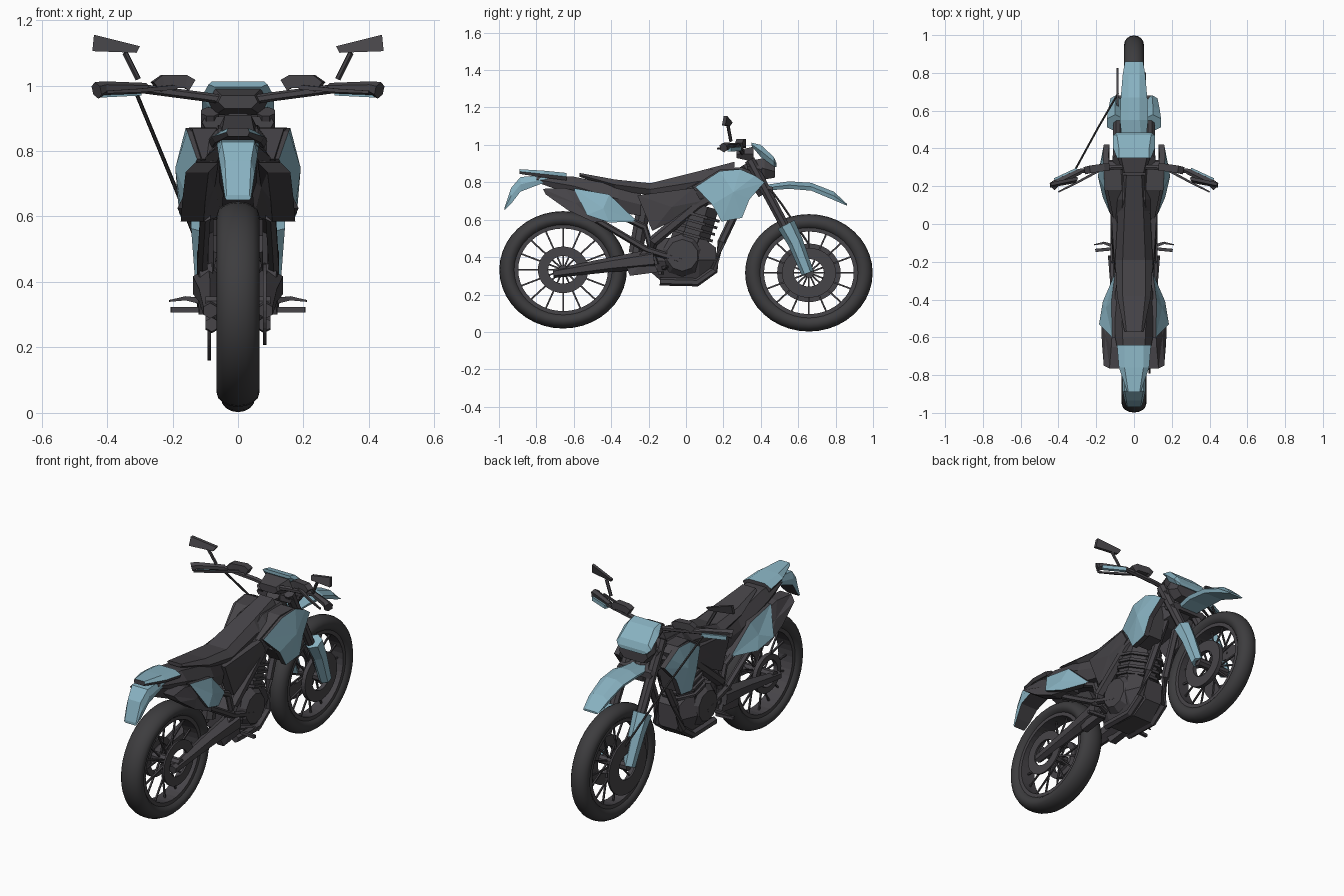
import bpy
import bmesh
from math import sin, cos, pi
from mathutils import Vector

default_cube = bpy.data.objects.get("Cube")
if default_cube:
    bpy.data.objects.remove(default_cube, do_unlink=True)


def make_material(name, red, green, blue):
    material = bpy.data.materials.new(name)
    material.use_nodes = True
    colour = (red, green, blue, 1)
    material.diffuse_color = colour
    material.node_tree.nodes["Principled BSDF"].inputs["Base Color"].default_value = colour
    return material


GREY = make_material("dark grey plastic", .062, .058, .065)
RUBBER = make_material("black rubber", .047, .046, .049)
BLUE = make_material("pale blue paint", .25, .45, .54)


def finish(name, bm, material, mirrored=False):
    """Turn a bmesh into an object, optionally doubled across x = 0."""
    if mirrored:
        copy = bmesh.ops.duplicate(bm, geom=bm.verts[:] + bm.edges[:] + bm.faces[:])
        for item in copy["geom"]:
            if isinstance(item, bmesh.types.BMVert):
                item.co.x = -item.co.x
    bmesh.ops.recalc_face_normals(bm, faces=bm.faces)
    mesh = bpy.data.meshes.new(name)
    bm.to_mesh(mesh)
    bm.free()
    mesh.materials.append(material)
    mesh.materials.append(GREY)  # second slot for unpainted backs
    obj = bpy.data.objects.new(name, mesh)
    bpy.context.collection.objects.link(obj)
    return obj


def bridge(bm, rings, closed=False):
    """Join rings of points with quads and cap the ends unless closed."""
    loops = [[bm.verts.new(point) for point in ring] for ring in rings]
    pairs = list(zip(loops, loops[1:]))
    if closed:
        pairs.append((loops[-1], loops[0]))
    for first, second in pairs:
        for i in range(len(first)):
            j = (i + 1) % len(first)
            bm.faces.new((first[i], first[j], second[j], second[i]))
    if not closed:
        bm.faces.new(loops[0])
        bm.faces.new(loops[-1])


def body(name, material, rows):
    """Six-sided body along y; row = y, bottom, top, then three half widths."""
    bm = bmesh.new()
    rings = []
    for y, bottom, top, low, mid, high in rows:
        middle = (bottom + top) / 2
        right = [(low, y, bottom), (mid, y, middle), (high, y, top)]
        rings.append(right + [(-x, yy, z) for x, yy, z in reversed(right)])
    bridge(bm, rings)
    return finish(name, bm, material)


def panel(name, material, thickness, bulge, outline):
    """Pair of faceted side panels, painted outside and grey on rim and back."""
    bm = bmesh.new()
    points = [Vector(p) for p in outline]
    outer = [bm.verts.new(p) for p in points]
    inner = [bm.verts.new(p - Vector((thickness, 0, 0))) for p in points]
    centre = sum(points, Vector()) / len(points)
    peak = bm.verts.new(centre + Vector((bulge, 0, 0)))
    back = bm.verts.new(centre - Vector((thickness, 0, 0)))
    for i in range(len(points)):
        j = (i + 1) % len(points)
        bm.faces.new((outer[i], outer[j], peak))
        bm.faces.new((inner[j], inner[i], back)).material_index = 1
        bm.faces.new((outer[j], outer[i], inner[i], inner[j])).material_index = 1
    return finish(name, bm, material, mirrored=True)


def tube(name, material, radius, path, mirrored=True, sides=6, end_radius=None):
    """Faceted tube along a path, tapering to the end radius."""
    bm = bmesh.new()
    points = [Vector(p) for p in path]
    last = len(points) - 1
    rings = []
    for i, point in enumerate(points):
        along = (points[min(i + 1, last)] - points[max(i - 1, 0)]).normalized()
        across = along.cross(Vector((0, 0, 1)) if abs(along.z) < .9 else Vector((0, 1, 0))).normalized()
        other = along.cross(across)
        size = radius + ((end_radius or radius) - radius) * i / last
        angles = [2 * pi * (k + .5) / sides for k in range(sides)]
        rings.append([point + size * (across * cos(a) + other * sin(a)) for a in angles])
    bridge(bm, rings)
    return finish(name, bm, material, mirrored)


SQUASH = .92  # wheels are slightly flattened vertically


def revolve(name, material, centre, profile, segments=40, smooth=False):
    """Spin a closed (x, radius) profile around the axle."""
    bm = bmesh.new()
    rings = []
    for k in range(segments):
        a = 2 * pi * k / segments
        rings.append([(x, centre[0] + r * cos(a), centre[1] + r * sin(a) * SQUASH) for x, r in profile])
    bridge(bm, rings, closed=True)
    obj = finish(name, bm, material)
    for face in obj.data.polygons:
        face.use_smooth = smooth


def ring_profile(x, half, inner, outer):
    return [(x - half, inner), (x + half, inner), (x + half, outer), (x - half, outer)]


def wheel(prefix, centre, width, disc_x, disc_radius):
    oval = [2 * pi * k / 16 for k in range(16)]
    revolve(prefix + "_tyre", RUBBER, centre, [(width * cos(a), .295 + .046 * sin(a)) for a in oval], smooth=True)
    revolve(prefix + "_rim", GREY, centre, ring_profile(0, width * .7, .24, .262))
    revolve(prefix + "_brake_disc", GREY, centre, ring_profile(disc_x, .005, .08, disc_radius))
    revolve(prefix + "_hub_flange", GREY, centre, ring_profile(-disc_x * .6, .012, .08, disc_radius * .85))
    y, z = centre
    tube(prefix + "_axle", GREY, .026, [(-.1, y, z), (.1, y, z)], mirrored=False, sides=8)
    spokes = 16
    for k in range(spokes):
        a = 2 * pi * k / spokes
        side = .025 if k % 2 else -.025
        ends = [(x, y + r * cos(a), z + r * sin(a) * SQUASH) for x, r in ((side, .02), (0, .25))]
        tube(f"{prefix}_spoke_{k + 1}", GREY, .006, ends, mirrored=False, sides=4)


REAR, FRONT = (-.657, .332), (.657, .316)
wheel("rear", REAR, .065, .082, .135)
wheel("front", FRONT, .052, -.088, .17)

# Seat, tank and tail
body("seat", GREY, [(-.57, .83, .85, .03, .05, .04), (-.38, .76, .815, .07, .09, .06),
                    (-.19, .73, .795, .08, .1, .06), (.07, .75, .86, .08, .085, .05),
                    (.26, .79, .91, .06, .07, .04)])
body("fuel_tank", GREY, [(-.02, .7, .78, .08, .09, .07), (.13, .68, .87, .1, .14, .06),
                         (.3, .72, .88, .08, .13, .06), (.37, .76, .85, .04, .06, .04)])
body("tail_body", GREY, [(-.8, .8, .83, .05, .06, .05), (-.6, .73, .83, .08, .1, .06),
                         (-.36, .64, .78, .08, .1, .07), (-.24, .62, .74, .07, .08, .07)])
cover = body("tail_cover", BLUE, [(-.89, .845, .87, .03, .035, .03), (-.76, .825, .862, .07, .08, .05),
                                  (-.64, .81, .85, .08, .09, .05)])
flap = body("rear_mudguard", BLUE, [(-.97, .65, .665, .035, .04, .035), (-.935, .685, .77, .045, .05, .04),
                                    (-.885, .75, .828, .055, .06, .05), (-.74, .805, .84, .06, .065, .05)])
# Undersides and the upright tail end stay unpainted
for face in cover.data.polygons:
    face.material_index = int(face.normal.z < .1)
for face in flap.data.polygons:
    face.material_index = int(face.normal.z < -.15 and abs(face.normal.x) < .5)

# Side bodywork
panel("tank_shroud", BLUE, .03, .03, [(.125, .05, .775), (.155, .18, .86), (.16, .29, .87), (.165, .37, .835),
                                      (.16, .42, .8), (.175, .34, .71), (.18, .3, .61), (.17, .19, .59),
                                      (.165, .14, .68)])
panel("tank_shoulder", GREY, .08, .005, [(.11, .03, .775), (.14, .18, .868), (.15, .29, .872), (.145, .33, .84),
                                         (.14, .3, .74), (.13, .12, .74)])
panel("radiator", GREY, .09, .01, [(.14, .2, .8), (.14, .34, .8), (.15, .3, .62), (.15, .2, .6), (.14, .14, .68)])
panel("rear_side_panel", BLUE, .04, .012, [(.115, -.6, .768), (.12, -.41, .735), (.1, -.26, .59), (.165, -.41, .585),
                                           (.185, -.53, .625)])
panel("muffler", GREY, .07, .01, [(.13, -.765, .765), (.12, -.65, .77), (.11, -.46, .72), (.12, -.4, .6),
                                  (.175, -.49, .585), (.17, -.63, .65), (.16, -.75, .735)])
panel("mid_side_cover", GREY, .05, .01, [(.1, -.26, .73), (.12, .04, .77), (.12, .08, .7), (.1, -.06, .6),
                                         (.1, -.18, .54)])

# Frame and engine
tube("down_tube", GREY, .022, [(.035, .36, .84), (.06, .19, .48), (.08, .15, .33), (.08, .06, .265), (.08, -.14, .27)])
tube("seat_frame", GREY, .018, [(.09, -.56, .72), (.09, -.22, .56), (.09, -.16, .36)])
tube("main_spar", GREY, .03, [(.05, .33, .83), (.09, .06, .68), (.09, -.18, .48), (.09, -.18, .33)])
tube("exhaust_pipe", GREY, .018, [(.1, -.48, .6), (.11, -.21, .44), (.11, -.02, .38)])
tube("rear_shock", GREY, .04, [(0, -.22, .7), (0, -.27, .42)], mirrored=False, sides=8)
body("crankcase", GREY, [(-.2, .33, .42, .05, .08, .06), (-.12, .26, .5, .06, .11, .09),
                         (.07, .25, .52, .06, .12, .09), (.16, .32, .45, .05, .08, .06)])
tube("engine_cover", GREY, .115, [(.09, -.02, .41), (.125, -.02, .41)], sides=10, end_radius=.085)
tube("cylinder", GREY, .11, [(0, .01, .45), (0, .075, .68)], mirrored=False, sides=8)
for level in range(4):
    start = Vector((0, .03, .51)) + level * Vector((0, .012, .035))
    tube(f"cooling_fin_{level + 1}", GREY, .125, [start, start + Vector((0, .004, .014))], mirrored=False, sides=8)
tube("swingarm", GREY, .055, [(.09, -.17, .39), (.085, -.4, .36), (.085, -.71, .312)], end_radius=.024)
panel("swingarm_pivot", GREY, .04, .005, [(.12, -.2, .46), (.12, -.15, .32), (.12, -.3, .3), (.11, -.32, .35)])
tube("foot_peg", GREY, .012, [(.1, -.13, .315), (.205, -.14, .315)], sides=4)
tube("pedal", GREY, .014, [(.1, -.12, .34), (.16, -.1, .35), (.21, -.11, .342)], sides=4, end_radius=.004)

# Front fork, mudguard and headlight
tube("fork_leg", GREY, .03, [(.085, .34, .92), (.085, .51, .6), (.085, .655, .315)], sides=8, end_radius=.024)
tube("fork_guard", BLUE, .05, [(.1, .535, .575), (.1, .585, .48), (.095, .65, .315)], sides=6, end_radius=.034)
for label, y, z in (("upper", .37, .87), ("lower", .43, .76)):
    body(label + "_fork_clamp", GREY, [(y - .045, z, z + .035, .1, .11, .1), (y + .035, z - .02, z + .015, .1, .11, .1)])
tube("steering_head", GREY, .04, [(0, .32, .9), (0, .42, .74)], mirrored=False, sides=8)
body("front_mudguard", BLUE, [(.42, .755, .785, .05, .06, .04), (.55, .765, .805, .065, .075, .03),
                              (.67, .755, .797, .06, .07, .03), (.79, .705, .75, .055, .06, .03),
                              (.86, .675, .685, .042, .048, .03)])
body("headlight", GREY, [(.37, .86, .92, .08, .09, .07), (.42, .815, .93, .07, .1, .09), (.475, .825, .89, .06, .09, .08)])
body("headlight_mask", BLUE, [(.35, .995, 1.012, .07, .09, .08), (.4, .935, 1.0, .09, .11, .08),
                              (.47, .885, .935, .09, .11, .09), (.485, .88, .9, .07, .09, .08)])
body("instrument_cluster", GREY, [(.27, .93, .97, .04, .06, .05), (.36, .91, .99, .07, .09, .07)])

# Handlebar, levers and mirrors
tube("handlebar", GREY, .014, [(0, .3, .95), (.1, .3, .965), (.29, .28, .99), (.43, .215, .985)])
tube("hand_grip", GREY, .016, [(.28, .28, .992), (.41, .215, .992), (.432, .2, .985)], end_radius=.026)
tube("clutch_lever", GREY, .01, [(.19, .28, .995), (.3, .22, .985), (.4, .17, .98)], sides=4, end_radius=.006)
tube("switch_box", GREY, .028, [(.14, .3, 1.0), (.16, .3, 1.012), (.23, .29, 1.012), (.25, .285, .995)], sides=4)
tube("hand_guard", BLUE, .015, [(.3, .288, .98), (.42, .232, .974)], sides=4)
tube("mirror_stem", GREY, .009, [(.305, .24, 1.02), (.345, .225, 1.1)])
mirror_corners = [(.3, .24, 1.12), (.44, .21, 1.155), (.445, .2, 1.105), (.31, .225, 1.1)]
mirror_mesh = bmesh.new()
bridge(mirror_mesh, [[Vector(p) + Vector((0, shift, 0)) for p in mirror_corners] for shift in (-.008, .01)])
finish("mirror", mirror_mesh, GREY, mirrored=True)
tube("brake_cable", RUBBER, .006, [(-.31, .29, .975), (-.19, .51, .685), (-.085, .69, .42)], mirrored=False)
